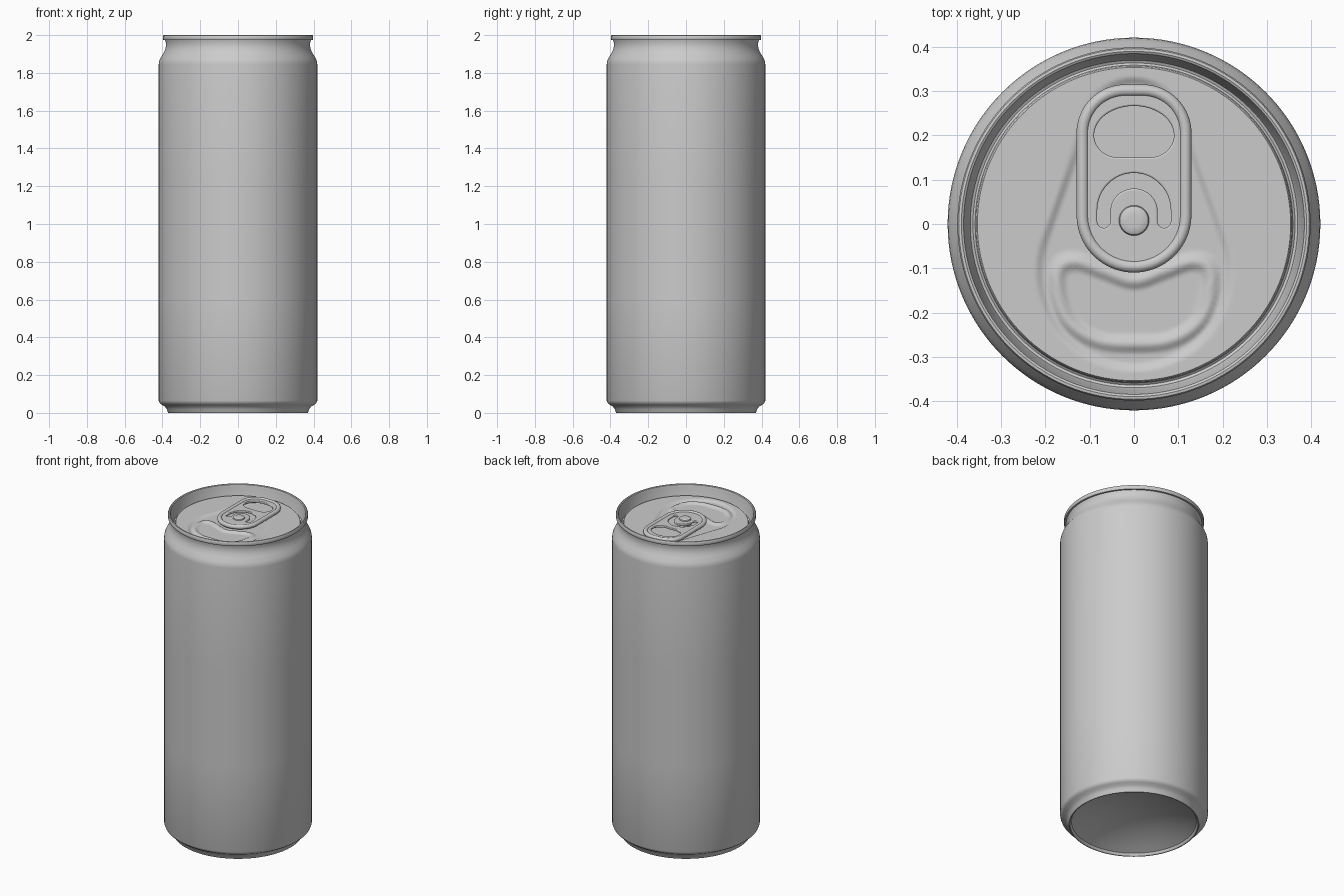
import bpy, math
from math import sin, cos, pi, hypot

if "Cube" in bpy.data.objects:
    bpy.data.objects.remove(bpy.data.objects["Cube"])

SEG = 128


def finish(obj, angle=35):
    bpy.ops.object.select_all(action='DESELECT')
    obj.select_set(True)
    bpy.context.view_layer.objects.active = obj
    if obj.type == 'CURVE':
        bpy.ops.object.convert(target='MESH')
    bpy.ops.object.shade_smooth_by_angle(angle=math.radians(angle))


def mesh_object(name, verts, faces, angle=35):
    me = bpy.data.meshes.new(name)
    me.from_pydata(verts, [], faces)
    obj = bpy.data.objects.new(name, me)
    bpy.context.collection.objects.link(obj)
    finish(obj, angle)
    return obj


def lathe(name, profile, cap_start=False, cap_end=False, angle=35):
    verts = [(r * cos(2 * pi * i / SEG), r * sin(2 * pi * i / SEG), z)
             for r, z in profile for i in range(SEG)]
    faces = [(k * SEG + i, k * SEG + (i + 1) % SEG,
              (k + 1) * SEG + (i + 1) % SEG, (k + 1) * SEG + i)
             for k in range(len(profile) - 1) for i in range(SEG)]
    if cap_start:
        faces.append(tuple(reversed(range(SEG))))
    if cap_end:
        faces.append(tuple(range((len(profile) - 1) * SEG, len(profile) * SEG)))
    return mesh_object(name, verts, faces, angle)


def curve_object(name, loops, z, **settings):
    cu = bpy.data.curves.new(name, 'CURVE')
    cu.dimensions = '2D'
    for loop in loops:
        sp = cu.splines.new('POLY')
        sp.points.add(len(loop) - 1)
        for p, (x, y) in zip(sp.points, loop):
            p.co = (x, y, 0, 1)
        sp.use_cyclic_u = True
    for key, val in settings.items():
        setattr(cu, key, val)
    obj = bpy.data.objects.new(name, cu)
    obj.location.z = z
    bpy.context.collection.objects.link(obj)
    finish(obj)
    return obj


def arc(cx, cy, rx, ry, a0, a1, n=16):
    return [(cx + rx * cos(math.radians(a0 + (a1 - a0) * i / n)),
             cy + ry * sin(math.radians(a0 + (a1 - a0) * i / n))) for i in range(n + 1)]


def closed_spline(pts, steps=6):
    out, n = [], len(pts)
    for i in range(n):
        a, b, c, d = (pts[(i + k) % n] for k in (-1, 0, 1, 2))
        for s in range(steps):
            t = s / steps
            out.append(tuple(0.5 * (2 * q + (r - p) * t + (2 * p - 5 * q + 4 * r - s_) * t * t
                                    + (3 * q - p - 3 * r + s_) * t ** 3)
                             for p, q, r, s_ in zip(a, b, c, d)))
    return out


def smoothstep(lo, hi, v):
    t = min(1, max(0, (v - lo) / (hi - lo)))
    return t * t * (3 - 2 * t)


# can wall: domed base, foot, straight side, neck
dome = [(0.355 * k / 10, 0.015 + 0.085 * (1 - (k / 10) ** 2)) for k in range(1, 11)]
body = dome + [(0.36, 0.004), (0.364, 0), (0.369, 0), (0.373, 0.006), (0.377, 0.02),
               (0.388, 0.034), (0.405, 0.044), (0.415, 0.052), (0.42, 0.065),
               (0.42, 0.6), (0.42, 1.2), (0.42, 1.845), (0.418, 1.86), (0.412, 1.876),
               (0.397, 1.9), (0.387, 1.92), (0.382, 1.94), (0.382, 1.96), (0.386, 1.975)]
lathe("can_body", body, cap_start=True)

# seamed rim and the groove around the lid
rim = [(0.384, 1.974), (0.396, 1.974), (0.398, 1.978), (0.398, 1.994), (0.395, 1.999),
       (0.389, 2.0), (0.384, 1.997), (0.381, 1.985), (0.373, 1.93), (0.369, 1.92),
       (0.363, 1.917), (0.358, 1.921), (0.356, 1.937), (0.352, 1.942)]
lathe("lid_rim", rim)

# lid panel: height field with a teardrop recess and a raised bead round the mouth
half = [(0.065, -0.107), (0.13, -0.085), (0.168, -0.1), (0.172, -0.15),
        (0.148, -0.22), (0.085, -0.262)]
mouth = closed_spline([(0, -0.128)] + half + [(0, -0.27)] + [(-x, y) for x, y in reversed(half)])


def teardrop(x, y):
    r1, r2, h = 0.22, 0.11, 0.33
    px, py = abs(x), y + 0.11
    b = (r1 - r2) / h
    a = math.sqrt(1 - b * b)
    k = -b * px + a * py
    if k < 0:
        return hypot(px, py) - r1
    if k > a * h:
        return hypot(px, py - h) - r2
    return px * a + py * b - r1


def lid_height(x, y):
    z = 1.942 - 0.009 * (1 - smoothstep(-0.018, 0.004, teardrop(x, y)))
    if y < -0.04 and abs(x) < 0.22:
        d = min(hypot(x - u, y - v) for u, v in mouth)
        z += 0.010 * (1 - smoothstep(0.002, 0.024, d))
    return z


RINGS = 72
verts = [(0, 0, lid_height(0, 0))]
for k in range(1, RINGS + 1):
    for i in range(SEG):
        r, a = 0.353 * k / RINGS, 2 * pi * i / SEG
        x, y = r * cos(a), r * sin(a)
        verts.append((x, y, lid_height(x, y)))
faces = [(0, 1 + i, 1 + (i + 1) % SEG) for i in range(SEG)]
for k in range(RINGS - 1):
    o = 1 + k * SEG
    faces += [(o + i, o + SEG + i, o + SEG + (i + 1) % SEG, o + (i + 1) % SEG)
              for i in range(SEG)]
mesh_object("lid_panel", verts, faces, 60)


# pull tab: plate with finger hole and crescent slot
def tab_outline(d):
    return (arc(0, 0.02, 0.13 - d, 0.13 - d, 180, 360, 28)
            + arc(0.02, 0.205, 0.11 - d, 0.11 - d, 0, 90)
            + arc(-0.02, 0.205, 0.11 - d, 0.11 - d, 90, 180))


finger_hole = arc(0, 0.2, 0.09, 0.066, 0, 180, 24) + arc(-0.035, 0.2, 0.055, 0.05, 180, 270)
finger_hole += arc(0.035, 0.2, 0.055, 0.05, 270, 360)
finger_hole = [p for i, p in enumerate(finger_hole)
               if hypot(p[0] - finger_hole[i - 1][0], p[1] - finger_hole[i - 1][1]) > 1e-5]
slot = (arc(0, 0.03, 0.083, 0.085, 0, 180, 24) + arc(-0.068, 0.006, 0.015, 0.015, 180, 360, 10)
        + arc(0, 0.03, 0.053, 0.05, 180, 0, 20) + arc(0.068, 0.006, 0.015, 0.015, 180, 360, 10))
curve_object("pull_tab", [tab_outline(0.008), finger_hole, slot], 1.956, fill_mode='BOTH',
             extrude=0.003, bevel_depth=0.004, bevel_resolution=2, offset=-0.004)

# rolled edge of the tab
curve_object("tab_rolled_edge", [tab_outline(0.014)], 1.956, fill_mode='NONE',
             bevel_depth=0.0135, bevel_resolution=4)

# rivet holding the tab
rivet = lathe("tab_rivet", [(0.036, 1.93), (0.034, 1.964), (0.032, 1.969), (0.027, 1.972),
                            (0.015, 1.973)], cap_end=True)
rivet.location.y = 0.008
